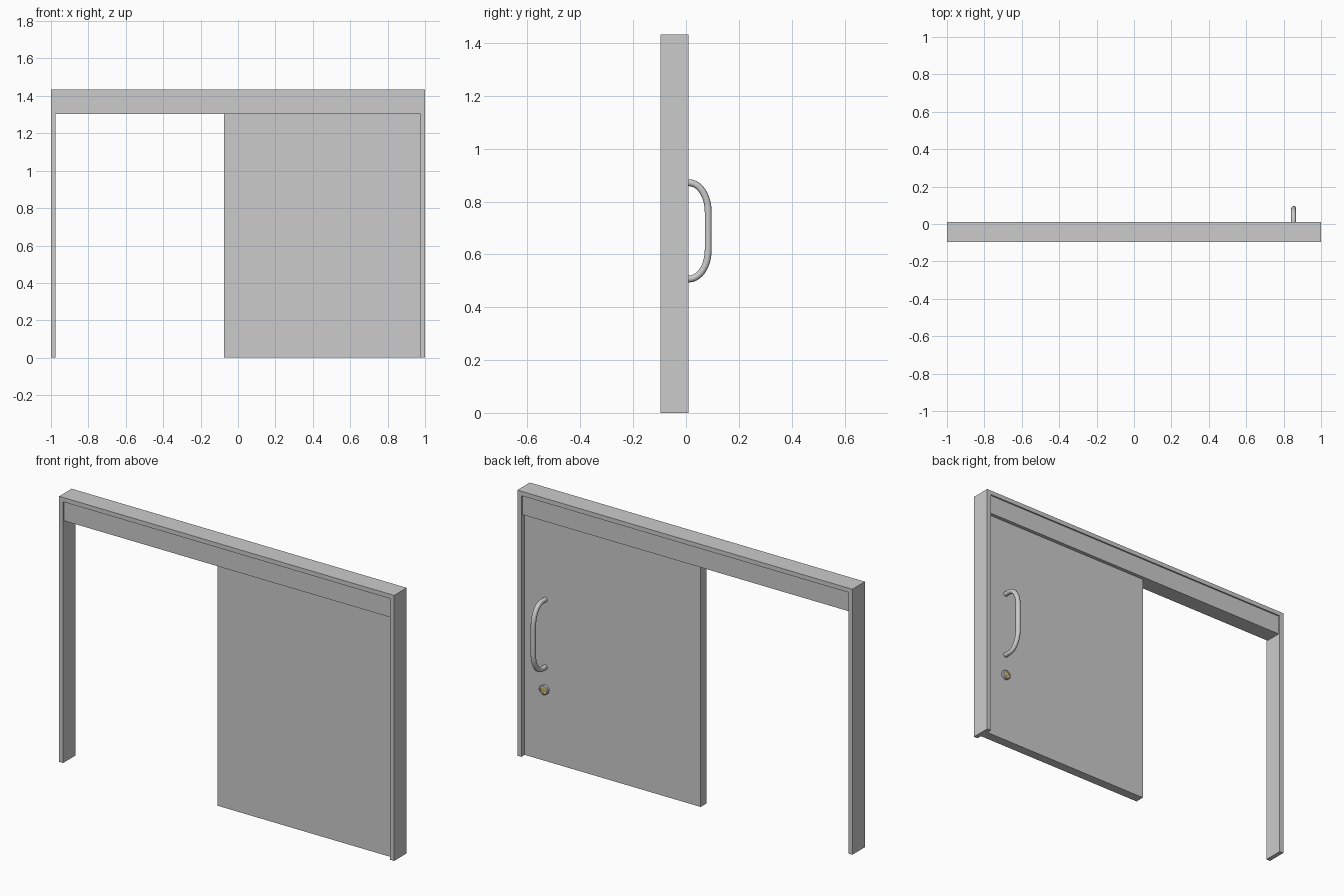
import bpy, bmesh, math

if "Cube" in bpy.data.objects:
    bpy.data.objects.remove(bpy.data.objects["Cube"])

Y0, Y1 = -0.097, 0.010          # frame depth range
H, T = 1.433, 0.024             # frame height and board thickness
DOOR_BACK = -0.018


def box(name, x0, x1, y0, y1, z0, z1):
    bm = bmesh.new()
    bmesh.ops.create_cube(bm, size=1)
    for v in bm.verts:
        v.co = ((x0 + x1) / 2 + v.co.x * (x1 - x0),
                (y0 + y1) / 2 + v.co.y * (y1 - y0),
                (z0 + z1) / 2 + v.co.z * (z1 - z0))
    return finish(name, bm)


def finish(name, bm):
    bmesh.ops.recalc_face_normals(bm, faces=bm.faces)
    me = bpy.data.meshes.new(name)
    bm.to_mesh(me)
    bm.free()
    ob = bpy.data.objects.new(name, me)
    bpy.context.collection.objects.link(ob)
    return ob


def smooth(ob):
    bpy.ops.object.select_all(action='DESELECT')
    ob.select_set(True)
    bpy.context.view_layer.objects.active = ob
    bpy.ops.object.shade_smooth_by_angle(angle=math.radians(40))


def lathe(name, profile, x, z, n=32):
    # revolve closed (radius, y) profile about a y-axis line
    bm = bmesh.new()
    rings = []
    for i in range(n):
        a = 2 * math.pi * i / n
        rings.append([bm.verts.new((x + r * math.cos(a), y, z + r * math.sin(a)))
                      for r, y in profile])
    k = len(profile)
    for i in range(n):
        a, b = rings[i], rings[(i + 1) % n]
        for j in range(k):
            bm.faces.new((a[j], a[(j + 1) % k], b[(j + 1) % k], b[j]))
    ob = finish(name, bm)
    smooth(ob)
    return ob


# U-shaped outer frame, extruded from one profile
bm = bmesh.new()
outline = [(-1, 0), (-1, H), (1, H), (1, 0), (1 - T, 0), (1 - T, H - T), (-1 + T, H - T), (-1 + T, 0)]
face = bm.faces.new([bm.verts.new((x, Y0, z)) for x, z in outline])
ext = bmesh.ops.extrude_face_region(bm, geom=[face])
for v in ext['geom']:
    if isinstance(v, bmesh.types.BMVert):
        v.co.y = Y1
finish("door_frame", bm)

# Track cover under the top board, and the sliding leaf
box("track_cover", -1 + T, 1 - T, Y0 + 0.008, Y1 - 0.008, 1.304, H - T)
box("sliding_door", -0.075, 1 - T, -0.069, DOOR_BACK, 0, 1.339)

# Pull handle: bent round bar
ZT, ZB, YO, RY, RZ = 0.871, 0.507, 0.084, 0.072, 0.11
upper = [(YO - RY + RY * math.sin(a), ZT - RZ + RZ * math.cos(a))
         for a in (math.pi / 2 * i / 10 for i in range(11))]
path = [(DOOR_BACK - 0.003, ZT)] + upper
path += [(y, ZT + ZB - z) for y, z in reversed(path)]
cu = bpy.data.curves.new("pull_handle", 'CURVE')
cu.dimensions = '3D'
cu.bevel_depth = 0.013
cu.bevel_resolution = 4
cu.use_fill_caps = True
sp = cu.splines.new('POLY')
sp.points.add(len(path) - 1)
for p, (y, z) in zip(sp.points, path):
    p.co = (0.853, y, z, 1)
handle = bpy.data.objects.new("pull_handle", cu)
bpy.context.collection.objects.link(handle)
bpy.ops.object.select_all(action='DESELECT')
handle.select_set(True)
bpy.context.view_layer.objects.active = handle
bpy.ops.object.convert(target='MESH')
smooth(bpy.context.view_layer.objects.active)

# Lock: steel collar with a brass cylinder and slot
LX, LZ = 0.855, 0.386
lathe("lock_collar", [(0.015, DOOR_BACK - 0.002), (0.026, DOOR_BACK - 0.002),
                      (0.026, -0.006), (0.022, -0.002), (0.015, -0.002)], LX, LZ)
brass = bpy.data.materials.new("brass")
brass.diffuse_color = (0.75, 0.5, 0.08, 1)
brass.use_nodes = True
brass.node_tree.nodes["Principled BSDF"].inputs["Base Color"].default_value = brass.diffuse_color
core = lathe("lock_cylinder", [(0.003, DOOR_BACK - 0.002), (0.0152, DOOR_BACK - 0.002),
                               (0.0152, -0.005), (0.003, -0.005)], LX, LZ)
core.data.materials.append(brass)
box("key_slot", LX - 0.0015, LX + 0.0015, -0.012, -0.0045, LZ - 0.009, LZ + 0.009)
